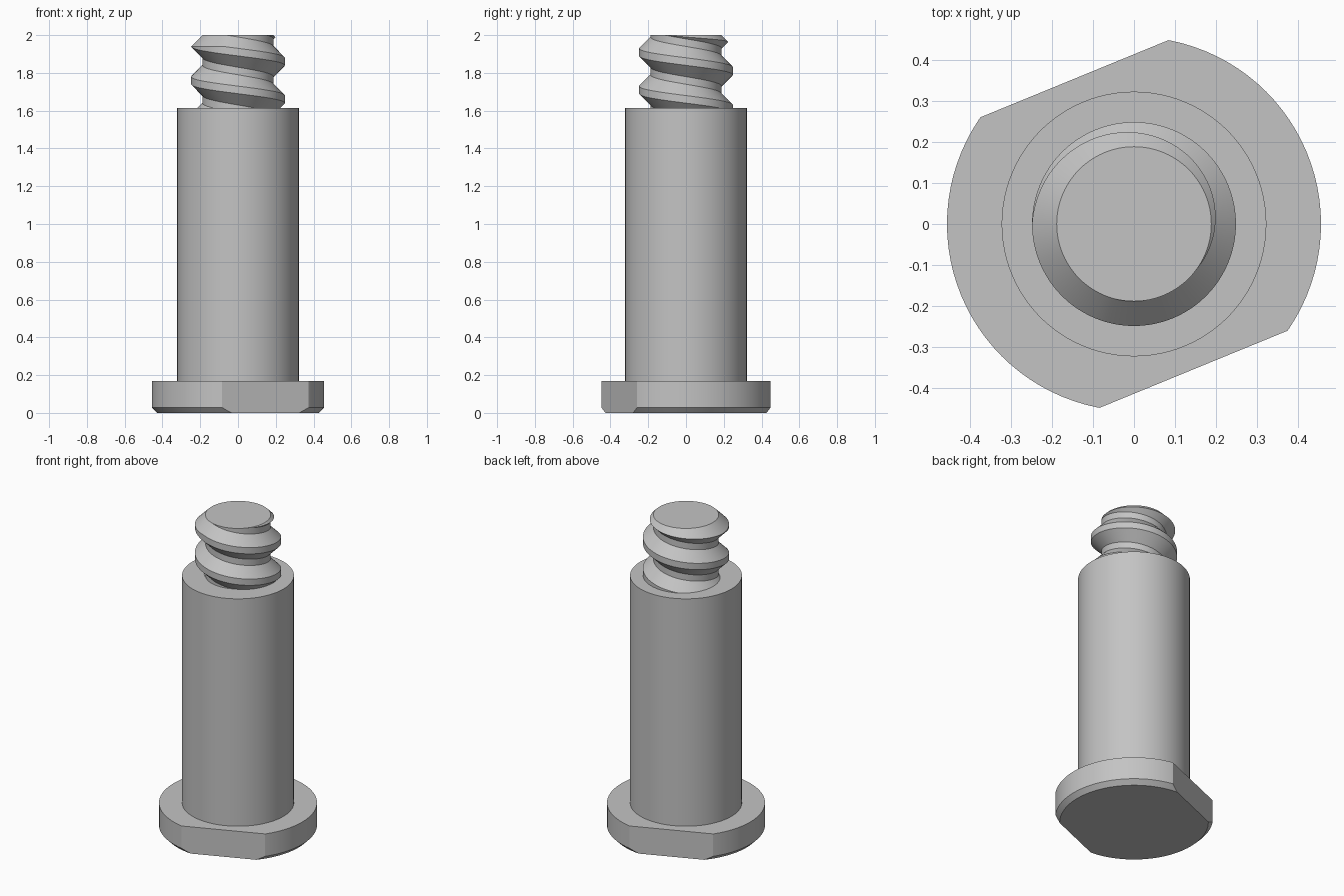
import bpy, bmesh
from math import pi, tau, sin, cos, radians, ceil
from mathutils import Vector

cube = bpy.data.objects.get("Cube")
if cube:
    bpy.data.objects.remove(cube, do_unlink=True)

SEG = 96
TOP, SHOULDER, HEAD_TOP = 2.0, 1.615, 0.17
CORE_R, CREST_R = 0.188, 0.248
DEPTH = CREST_R - CORE_R
PITCH, CREST = 0.2, 0.04

steel = bpy.data.materials.new("grey steel")
steel.use_nodes = True
steel.diffuse_color = (0.55, 0.55, 0.55, 1)
steel.node_tree.nodes["Principled BSDF"].inputs["Base Color"].default_value = steel.diffuse_color


def finish(bm, name):
    """Turn a bmesh into a smooth object with sharp edges kept."""
    mesh = bpy.data.meshes.new(name)
    bm.to_mesh(mesh)
    bm.free()
    mesh.materials.append(steel)
    obj = bpy.data.objects.new(name, mesh)
    bpy.context.collection.objects.link(obj)
    bpy.ops.object.select_all(action='DESELECT')
    obj.select_set(True)
    bpy.context.view_layer.objects.active = obj
    bpy.ops.object.shade_smooth_by_angle(angle=radians(25))
    return obj


def turned(profile):
    """Solid of revolution from (radius, height) points, bottom to top."""
    bm = bmesh.new()
    rings = [[bm.verts.new((r * cos(tau * i / SEG), r * sin(tau * i / SEG), z))
              for i in range(SEG)] for r, z in profile]
    for low, high in zip(rings, rings[1:]):
        for i in range(SEG):
            j = (i + 1) % SEG
            bm.faces.new((low[i], low[j], high[j], high[i]))
    bm.faces.new(rings[0][::-1])
    bm.faces.new(rings[-1])
    return bm


# Head: chamfered disc with two opposite wrench flats
bm = turned([(0.428, 0), (0.455, 0.028), (0.455, HEAD_TOP)])
angle = radians(112.3)
for side in (1, -1):
    normal = Vector((cos(angle), sin(angle), 0)) * side
    bmesh.ops.bisect_plane(bm, geom=bm.verts[:] + bm.edges[:] + bm.faces[:],
                           plane_co=normal * 0.382, plane_no=normal, clear_outer=True)
    bmesh.ops.holes_fill(bm, edges=[e for e in bm.edges if e.is_boundary])
bmesh.ops.recalc_face_normals(bm, faces=bm.faces)
finish(bm, "head")

# Plain shoulder and threaded core
finish(turned([(0.322, HEAD_TOP), (0.322, SHOULDER)]), "shoulder")
finish(turned([(CORE_R, SHOULDER), (CORE_R, TOP)]), "thread_core")

# Left-hand thread ridge, trimmed by a 45 degree chamfer at the tip
bm = bmesh.new()
start = SHOULDER - CREST / 2 - DEPTH - 0.02
steps = ceil((TOP + CREST / 2 + DEPTH - start) / PITCH * SEG)
first = round((1.96 - start) / PITCH * SEG)
previous = None
for i in range(steps + 1):
    turn = (i - first) / SEG
    mid = 1.96 + PITCH * turn
    a = pi - tau * turn
    root_low = min(mid - CREST / 2 - DEPTH, TOP)
    crest_low = min(mid - CREST / 2, (TOP + root_low) / 2)
    crest_high = max(crest_low, min(mid + CREST / 2, TOP - DEPTH))
    root_high = min(mid + CREST / 2 + DEPTH, TOP)
    section = [(CORE_R, root_low),
               (CORE_R + crest_low - root_low, crest_low),
               (CORE_R + min(DEPTH, TOP - crest_high), crest_high),
               (CORE_R, root_high)]
    row = [bm.verts.new((r * cos(a), r * sin(a), z)) for r, z in section]
    if previous:
        for k in range(3):
            bm.faces.new((row[k], previous[k], previous[k + 1], row[k + 1]))
    previous = row
bmesh.ops.remove_doubles(bm, verts=bm.verts, dist=0.00001)
finish(bm, "thread_ridge")
